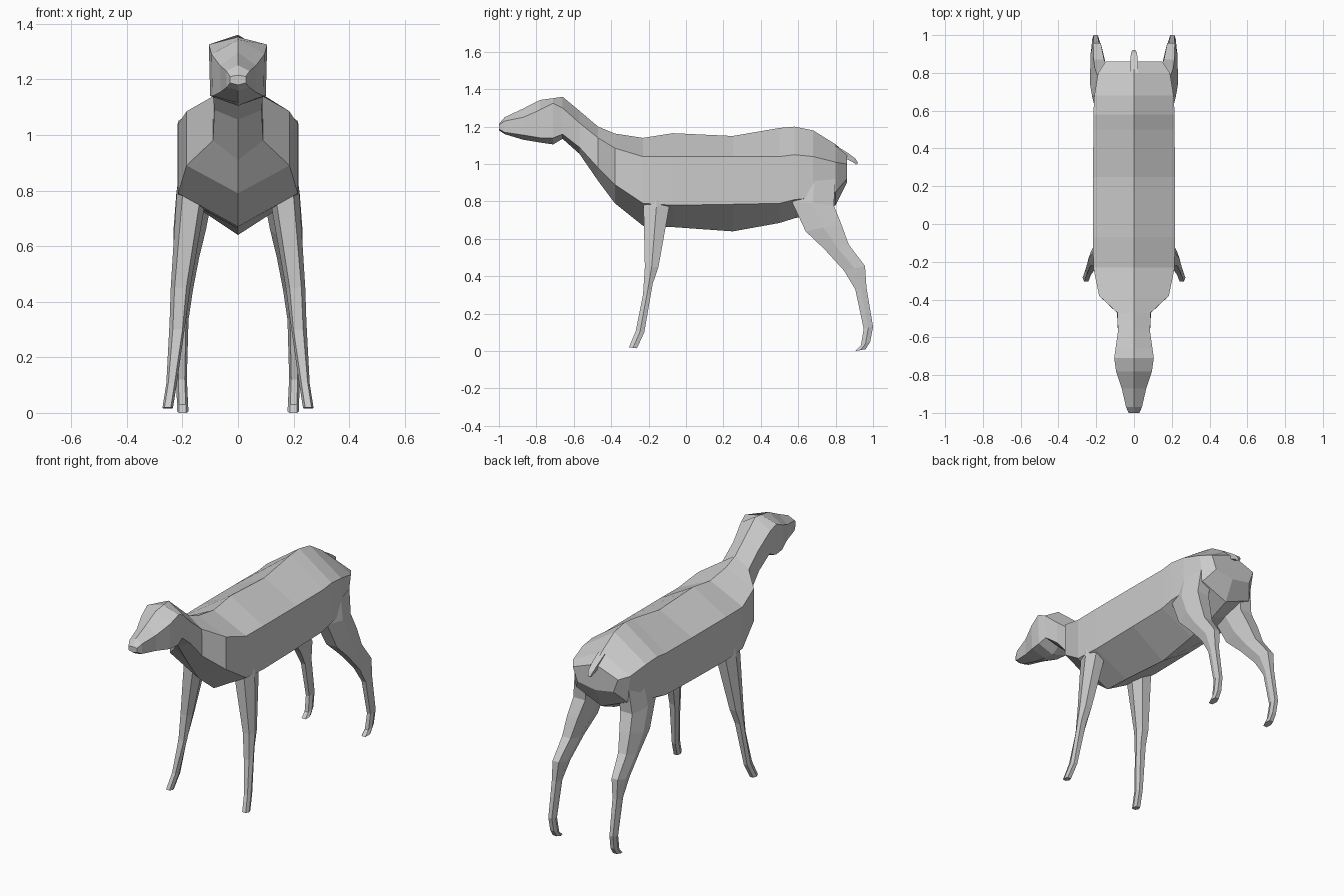
import bpy, bmesh


def loft(name, rings, mirror=False):
    """Skin a list of equal-length rings, cap both ends, optionally mirror in x."""
    bm = bmesh.new()
    vr = [[bm.verts.new(p) for p in r] for r in rings]
    n = len(vr[0])
    for a, b in zip(vr, vr[1:]):
        for i in range(n):
            j = (i + 1) % n
            bm.faces.new((a[i], a[j], b[j], b[i]))
    bm.faces.new(vr[0])
    bm.faces.new(vr[-1])
    if mirror:
        g = bmesh.ops.duplicate(bm, geom=bm.verts[:] + bm.edges[:] + bm.faces[:])["geom"]
        for v in g:
            if isinstance(v, bmesh.types.BMVert):
                v.co.x = -v.co.x
    bmesh.ops.recalc_face_normals(bm, faces=bm.faces)
    me = bpy.data.meshes.new(name)
    bm.to_mesh(me)
    bm.free()
    ob = bpy.data.objects.new(name, me)
    bpy.context.collection.objects.link(ob)
    return ob


# Body, neck and head: y, upper half width, lower half width, z top/upper/lower/bottom
body = [
    (-1.00, .028, .028, 1.215, 1.21, 1.187, 1.18),
    (-.97, .042, .042, 1.25, 1.23, 1.17, 1.16),
    (-.87, .065, .062, 1.297, 1.25, 1.155, 1.13),
    (-.78, .095, .092, 1.343, 1.29, 1.14, 1.115),
    (-.71, .105, .100, 1.352, 1.325, 1.14, 1.105),
    (-.66, .098, .092, 1.36, 1.30, 1.16, 1.135),
    (-.57, .085, .085, 1.285, 1.22, 1.09, 1.055),
    (-.47, .088, .090, 1.20, 1.14, .98, .91),
    (-.38, .185, .185, 1.163, 1.085, .89, .79),
    (-.23, .215, .215, 1.14, 1.04, .79, .67),
    (-.07, .217, .217, 1.165, 1.04, .78, .663),
    (.25, .217, .217, 1.15, 1.04, .785, .64),
    (.50, .215, .215, 1.193, 1.04, .79, .685),
    (.58, .215, .213, 1.20, 1.05, .81, .71),
    (.68, .210, .205, 1.18, 1.04, .82, .73),
    (.80, .190, .170, 1.105, 1.01, .85, .78),
    (.86, .150, .120, 1.055, 1.00, .92, .90),
]
loft("body_neck_head", [
    [(0, y, zt), (wu, y, zu), (wl, y, zl), (0, y, zb), (-wl, y, zl), (-wu, y, zu)]
    for y, wu, wl, zt, zu, zl, zb in body])


def leg(name, stations):
    """Each station: front y,z / back y,z / inner x, outer x."""
    rings = []
    for yf, zf, yb, zb, xi, xo in stations:
        ym, zm, d = (yf + yb) / 2, (zf + zb) / 2, (xo - xi) * .2
        rings.append([(xi + d, yf, zf), (xo - d, yf, zf), (xo, ym, zm),
                      (xo - d, yb, zb), (xi + d, yb, zb), (xi, ym, zm)])
    loft(name, rings, mirror=True)


# Front legs
leg("front_legs", [
    (-.23, .86, -.08, .86, .10, .213),
    (-.227, .77, -.09, .77, .115, .222),
    (-.22, .45, -.147, .45, .172, .242),
    (-.23, .30, -.178, .36, .188, .246),
    (-.268, .11, -.223, .10, .220, .258),
    (-.305, .02, -.262, .015, .234, .272),
])

# Hind legs
leg("hind_legs", [
    (.57, .90, .80, .92, .08, .205),
    (.565, .80, .79, .78, .09, .222),
    (.64, .64, .83, .68, .115, .232),
    (.74, .545, .87, .57, .14, .232),
    (.845, .43, .957, .455, .162, .23),
    (.905, .33, .965, .34, .178, .225),
    (.95, .12, 1.0, .13, .184, .222),
    (.935, .03, .985, .05, .180, .220),
    (.905, .00, .96, .01, .178, .220),
])

# Tail
loft("tail", [[(w, y, z), (-w, y, z), (-w * .7, y - .012, z - h), (w * .7, y - .012, z - h)]
              for y, z, w, h in [(.80, 1.10, .022, .05), (.865, 1.06, .02, .03),
                                 (.905, 1.03, .016, .02), (.92, 1.005, .008, .008)]])
